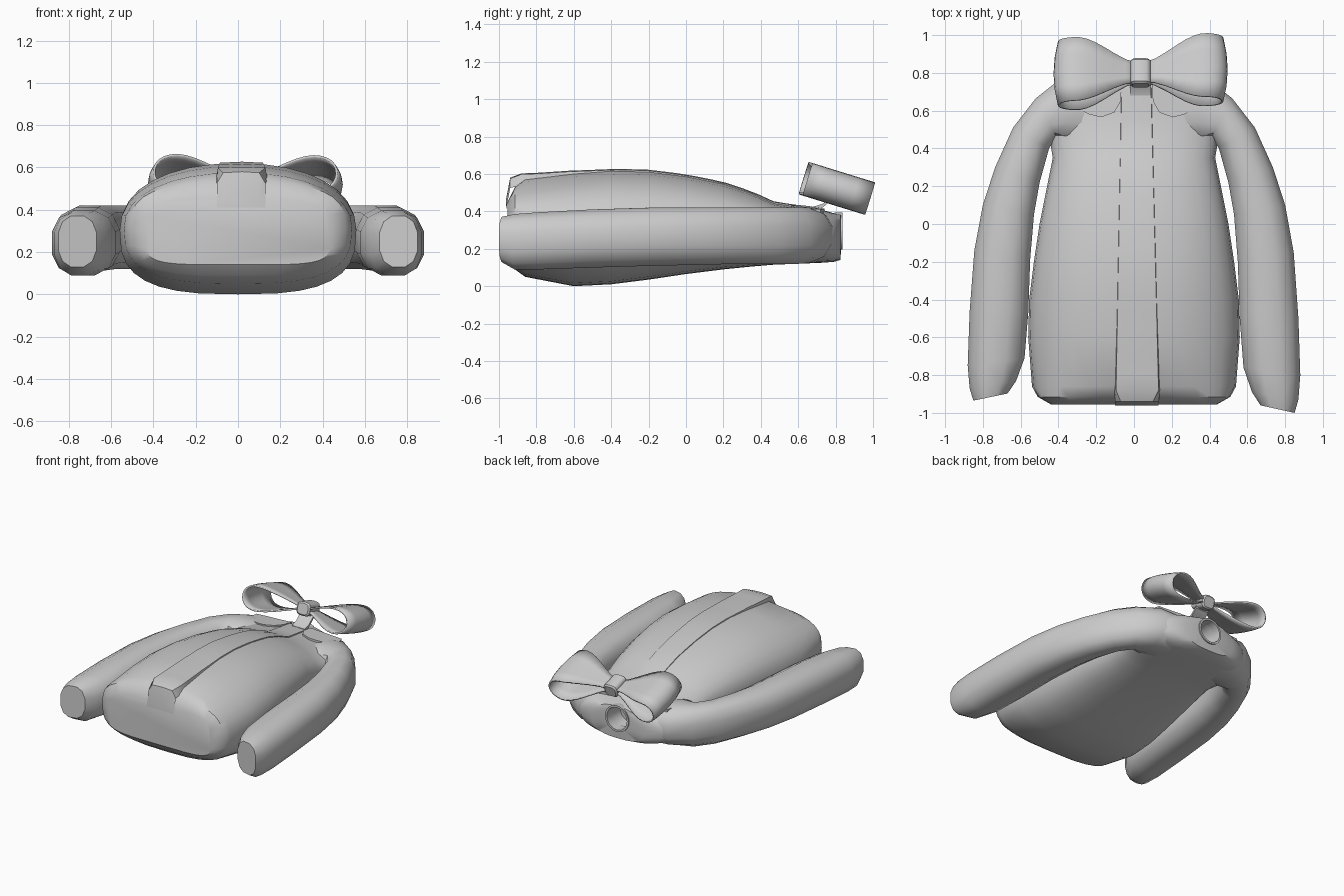
import bpy, bmesh, math
from mathutils import Vector

cube = bpy.data.objects.get("Cube")
if cube:
    bpy.data.objects.remove(cube)

fabric = bpy.data.materials.new("light_grey_fabric")
fabric.use_nodes = True
GREY = (0.6, 0.6, 0.6, 1)
fabric.diffuse_color = GREY
fabric.node_tree.nodes["Principled BSDF"].inputs["Base Color"].default_value = GREY


def finish(name, bm, thickness=0, angle=32):
    bmesh.ops.recalc_face_normals(bm, faces=bm.faces)
    mesh = bpy.data.meshes.new(name)
    bm.to_mesh(mesh)
    bm.free()
    obj = bpy.data.objects.new(name, mesh)
    bpy.context.collection.objects.link(obj)
    mesh.materials.append(fabric)
    if thickness:
        mod = obj.modifiers.new("cloth", "SOLIDIFY")
        mod.thickness = thickness
        mod.offset = 0
    bpy.ops.object.select_all(action="DESELECT")
    obj.select_set(True)
    bpy.context.view_layer.objects.active = obj
    bpy.ops.object.shade_smooth_by_angle(angle=math.radians(angle))
    return obj


def loft(name, rings, closed=True, caps=True, thickness=0, angle=32):
    bm = bmesh.new()
    loops = [[bm.verts.new(p) for p in ring] for ring in rings]
    n = len(loops[0])
    for a, b in zip(loops, loops[1:]):
        for i in range(n if closed else n - 1):
            j = (i + 1) % n
            bm.faces.new((a[i], a[j], b[j], b[i]))
    if caps:
        bm.faces.new(loops[0])
        bm.faces.new(loops[-1])
    return finish(name, bm, thickness, angle)


def power(v, e):
    return math.copysign(abs(v) ** e, v)


# Torso stations: y, half width, bottom z, top z
TORSO = [(-.86, .54, .05, .575), (-.6, .56, .0, .605), (-.4, .555, .01, .62),
         (-.2, .53, .035, .615), (0, .50, .065, .59), (.2, .46, .09, .55),
         (.35, .43, .105, .50), (.47, .45, .115, .445), (.6, .49, .12, .425),
         (.72, .43, .125, .41), (.79, .34, .13, .39)]


def station(y):
    for a, b in zip(TORSO, TORSO[1:]):
        if y <= b[0]:
            t = max(0, (y - a[0]) / (b[0] - a[0]))
            return [p + (q - p) * t for p, q in zip(a, b)]
    return TORSO[-1]


def top_z(x, y):
    _, w, lo, hi = station(y)
    mid = (lo + hi) / 2
    return mid + (hi - mid) * max(0, 1 - abs(x / w) ** 2.2) ** (1 / 2.2)


def section(y, w, lo, hi, up=2.2, down=2.9, n=32):
    mid, half = (lo + hi) / 2, (hi - lo) / 2
    ring = []
    for i in range(n):
        a = 2 * math.pi * i / n
        e = 2 / (up if math.sin(a) >= 0 else down)
        ring.append((w * power(math.cos(a), e), y, mid + half * power(math.sin(a), e)))
    return ring


# Torso: rounded hem, puffed middle, and a recessed neck opening
rings = [section(-.955, .44, .14, .45, 5, 5), section(-.915, .51, .09, .53, 3, 3.2)]
rings += [section(*s) for s in TORSO]
rings += [section(.825, .22, .14, .385), section(.83, .09, .2, .385, 2, 2),
          section(.68, .08, .21, .37, 2, 2)]
loft("torso", rings, angle=38)

# Sleeves: outer edge x, y; inner edge x, y; bottom z; top z
SLEEVE = [(.22, .80, .22, .42, .13, .40), (.38, .775, .33, .42, .125, .42),
          (.52, .665, .41, .46, .12, .42), (.64, .51, .45, .40, .12, .42),
          (.735, .30, .50, .22, .12, .42), (.80, .10, .53, .05, .115, .42),
          (.845, -.15, .55, -.2, .11, .42), (.87, -.5, .56, -.5, .1, .41),
          (.88, -.8, .58, -.76, .09, .395), (.87, -.93, .625, -.89, .09, .385),
          (.85, -1.0, .67, -.96, .13, .37)]


def sleeve(name, side, reach):
    rings = []
    for ox, oy, ix, iy, lo, hi in SLEEVE:
        oy, iy = (y * reach if y < 0 else y for y in (oy, iy))
        ring = []
        for k in range(12):
            a = 2 * math.pi * (k + .5) / 12
            c = power(math.cos(a), .8) / .97
            s = power(math.sin(a), .8) / .97
            t = (1 + c) / 2
            ring.append((side * (ix + (ox - ix) * t), iy + (oy - iy) * t,
                         (lo + hi) / 2 + (hi - lo) / 2 * s))
        rings.append(ring)
    loft(name, rings, angle=38)


sleeve("left_sleeve", 1, 1)
sleeve("right_sleeve", -1, .935)

# Button placket: raised strip that folds down over the hem
strip = []
for k in range(20):
    y = -.88 + k * 1.6 / 19
    t = k / 19
    left, right = -.105 + .03 * t, .14 - .04 * t
    zs = top_z(.12, y)
    lift = .008 + .02 * max(0, 1 - t * 4)
    strip.append([(left, y, zs - .03), (left + .01, y, zs + lift), (.02, y, top_z(0, y) + lift),
                  (right - .01, y, zs + lift), (right, y, zs - .03)])
hem = [[(x, y, z + d) for x, d in ((-.1, -.05), (-.07, 0), (.02, .005), (.1, 0), (.13, -.05))]
       for y, z in ((-.962, .46), (-.94, .575))]
loft("button_placket", hem + strip, angle=30)

# Collar flaps: thin plates draped on the shoulders
FLAP = [(.08, .74), (.085, .65), (.12, .59), (.19, .565), (.25, .58), (.30, .605), (.38, .63),
        (.36, .72)]
for name, side in (("left_collar_flap", 1), ("right_collar_flap", -1)):
    drape = []
    for lift in (-.015, .012):
        drape.append([(side * x + .015, y, max(top_z(x, y), .40) + lift) for x, y in FLAP])
    loft(name, drape)

# Neck band around the opening
band = []
for k in range(25):
    a = 2 * math.pi * k / 24
    c, s = math.cos(a), math.sin(a)
    band.append([(.1 * c, .80, .295 + .1 * s), (.1 * c, .838, .295 + .1 * s),
                 (.085 * c, .838, .295 + .085 * s), (.085 * c, .76, .295 + .085 * s)])
loft("neck_band", band, caps=False)

# Bow: tilted frame, looped ribbons and a knot
CENTRE = Vector((.035, .80, .525))
ALONG = Vector((0, .955, -.295))
OUT = Vector((0, .295, .955))


def bow_point(u, d, v):
    return CENTRE + Vector((u, 0, 0)) + ALONG * d + OUT * v


def bow_loop(name, side, rise):
    rings = []
    for k in range(25):
        t = k / 24
        u = .455 * max(0, math.sin(math.pi * t)) ** .85
        v = .085 * math.sin(2 * math.pi * t)
        f = min(1, u / .36)
        half = .05 + .125 * f * f * (3 - 2 * f)
        ring = []
        for r in (-1, -.5, 0, .5, 1):
            reach = u * (1 - .05 * r * r)
            ring.append(bow_point(side * reach, half * r + rise * f, v))
        rings.append(ring)
    loft(name, rings, closed=False, caps=False, thickness=.012)


bow_loop("left_bow_loop", 1, .018)
bow_loop("right_bow_loop", -1, -.004)

knot = []
for d, grow in ((-.07, .8), (-.06, 1), (.06, 1), (.07, .8)):
    knot.append([bow_point(.055 * grow * power(math.cos(a), .6), d,
                           .05 * grow * power(math.sin(a), .6))
                 for a in (2 * math.pi * i / 16 for i in range(16))])
loft("bow_knot", knot)

# Ribbon tab joining the bow to the collar
tab = [[(x, y, z + dz) for x, dz in ((-.02, -.01), (.09, -.01), (.09, .01), (-.02, .01))]
       for y, z in ((.68, .415), (.73, .43), (.79, .48))]
loft("bow_tab", tab)
